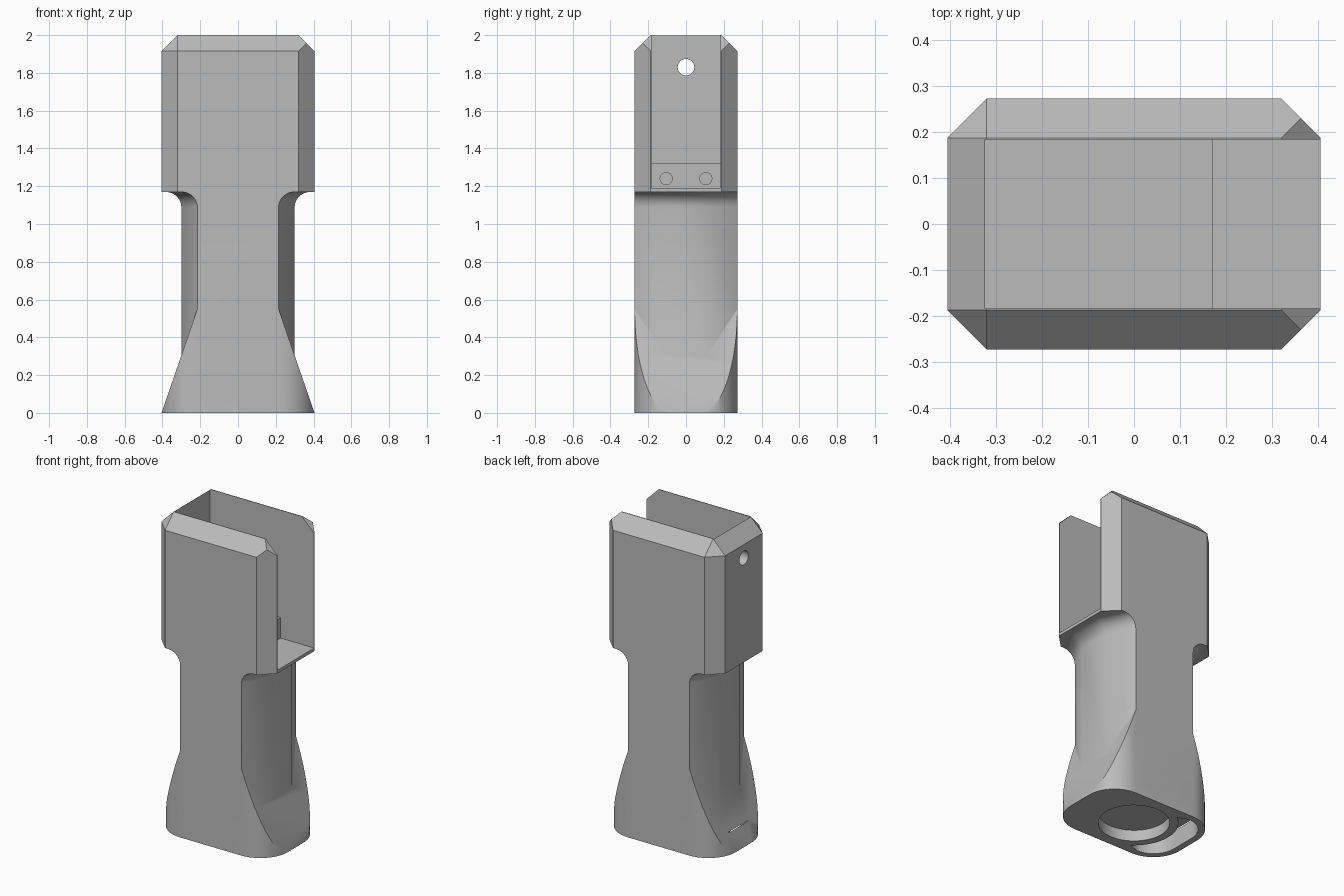
import bpy, bmesh, math
from math import sin, cos, pi

cube = bpy.data.objects.get("Cube")
if cube:
    bpy.data.objects.remove(cube, do_unlink=True)

grey = bpy.data.materials.new("plain_grey")
grey.use_nodes = True
GREY = (0.5, 0.5, 0.5, 1)
grey.diffuse_color = GREY
grey.node_tree.nodes["Principled BSDF"].inputs["Base Color"].default_value = GREY


def finish(name, bm):
    bmesh.ops.recalc_face_normals(bm, faces=bm.faces)
    mesh = bpy.data.meshes.new(name)
    bm.to_mesh(mesh)
    bm.free()
    mesh.materials.append(grey)
    obj = bpy.data.objects.new(name, mesh)
    bpy.context.collection.objects.link(obj)
    return obj


def loft(name, rings):
    """Skin a stack of equal-length rings and cap both ends."""
    bm = bmesh.new()
    rows = [[bm.verts.new(p) for p in ring] for ring in rings]
    n = len(rows[0])
    for low, high in zip(rows, rows[1:]):
        for i in range(n):
            j = (i + 1) % n
            bm.faces.new((low[i], low[j], high[j], high[i]))
    bm.faces.new(rows[0][::-1])
    bm.faces.new(rows[-1])
    return finish(name, bm)


def prism(name, outline, z0, z1):
    return loft(name, [[(x, y, z) for x, y in outline] for z in (z0, z1)])


def box(name, x0, x1, y0, y1, z0, z1):
    return prism(name, [(x0, y0), (x1, y0), (x1, y1), (x0, y1)], z0, z1)


def rod_x(name, x0, x1, y, z, r, n=32):
    ring = [(y + r * cos(2 * pi * i / n), z + r * sin(2 * pi * i / n)) for i in range(n)]
    return loft(name, [[(x, a, b) for a, b in ring] for x in (x0, x1)])


def combine(target, tool, operation):
    """Apply one boolean and discard the tool."""
    mod = target.modifiers.new("boolean", "BOOLEAN")
    mod.operation, mod.solver, mod.object = operation, "EXACT", tool
    bpy.context.view_layer.objects.active = target
    bpy.ops.object.modifier_apply(modifier=mod.name)
    bpy.data.objects.remove(tool, do_unlink=True)


HX, HY = 0.405, 0.272      # half width and half depth
WAIST, SHOULDER = 0.215, 1.17
CH = 0.085                 # chamfer


def rounded_outline(inset=0.0, steps=14):
    """Footprint with large elliptical corners."""
    cx, cy = WAIST, 0.08
    pts = []
    for quadrant, (sx, sy) in enumerate([(1, 1), (-1, 1), (-1, -1), (1, -1)]):
        for i in range(steps + 1):
            a = (quadrant + i / steps) * pi / 2
            pts.append((sx * cx + (HX - cx - inset) * cos(a),
                        sy * cy + (HY - cy - inset) * sin(a)))
    return pts


# Flared foot: rounded footprint trimmed by a tapering wedge
foot = prism("body", rounded_outline(), 0, 0.55)
wedge = loft("wedge", [[(-w, -1, z), (w, -1, z), (w, 1, z), (-w, 1, z)]
                       for w, z in ((HX, 0), (WAIST, 0.55))])
combine(foot, wedge, "INTERSECT")

# Neck with a concave fillet under the head
profile = [(0, 0.1)]
for i in range(13):
    a = i / 12 * pi / 2
    profile.append((CH * (1 - cos(a)), 1.09 + 0.08 * sin(a)))
profile.append((CH, SHOULDER + 0.01))
half = [(WAIST, -HY), (0.30, -0.11), (0.30, 0.11), (WAIST, HY)]
neck = loft("neck", [[(x + o, y, z) for x, y in half] +
                     [(-x - o, -y, z) for x, y in half] for o, z in profile])
combine(foot, neck, "UNION")

# Chamfered head
bm = bmesh.new()
for sx in (-1, 1):
    for sy in (-1, 1):
        for z in (SHOULDER, 2 - CH):
            bm.verts.new((sx * HX, sy * (HY - CH), z))
            bm.verts.new((sx * (HX - CH), sy * HY, z))
        bm.verts.new((sx * (HX - CH), sy * (HY - CH), 2))
        if sx > 0:
            bm.verts.new((HX - CH / 2, sy * (HY - CH / 2), 2 - CH / 2))
bmesh.ops.convex_hull(bm, input=bm.verts)
bmesh.ops.dissolve_limit(bm, angle_limit=0.01, verts=bm.verts, edges=bm.edges)
combine(foot, finish("head", bm), "UNION")

# Open cavity and the cord hole in its end wall
combine(foot, box("cavity", -0.323, 0.6, -0.183, 0.183, 1.19, 2.2), "DIFFERENCE")
combine(foot, rod_x("cord_hole", -0.6, -0.2, 0, 1.83, 0.044), "DIFFERENCE")

# Round socket and crescent slot in the base
socket = [(0.205 * cos(2 * pi * i / 48), 0.205 * sin(2 * pi * i / 48)) for i in range(48)]
combine(foot, prism("socket", socket, -0.1, 0.07), "DIFFERENCE")
outer = [p for p in rounded_outline(0.04) if p[0] < -0.15]
spread = math.acos(0.15 / 0.255)
inner = [(-0.255 * cos(a), 0.255 * sin(a))
         for a in (spread * (i / 10 - 1) for i in range(21))]
combine(foot, prism("slot", outer + inner, -0.1, 0.12), "DIFFERENCE")

# Ledge inside the cavity with two screw holes
ledge = box("ledge", -0.324, 0.17, -0.184, 0.184, 1.185, 1.32)
for y in (-0.105, 0.105):
    combine(ledge, rod_x("screw_hole", 0.05, 0.3, y, 1.24, 0.032, 24), "DIFFERENCE")

for obj in (foot, ledge):
    bpy.ops.object.select_all(action="DESELECT")
    obj.select_set(True)
    bpy.context.view_layer.objects.active = obj
    bpy.ops.object.shade_smooth_by_angle(angle=math.radians(30))
